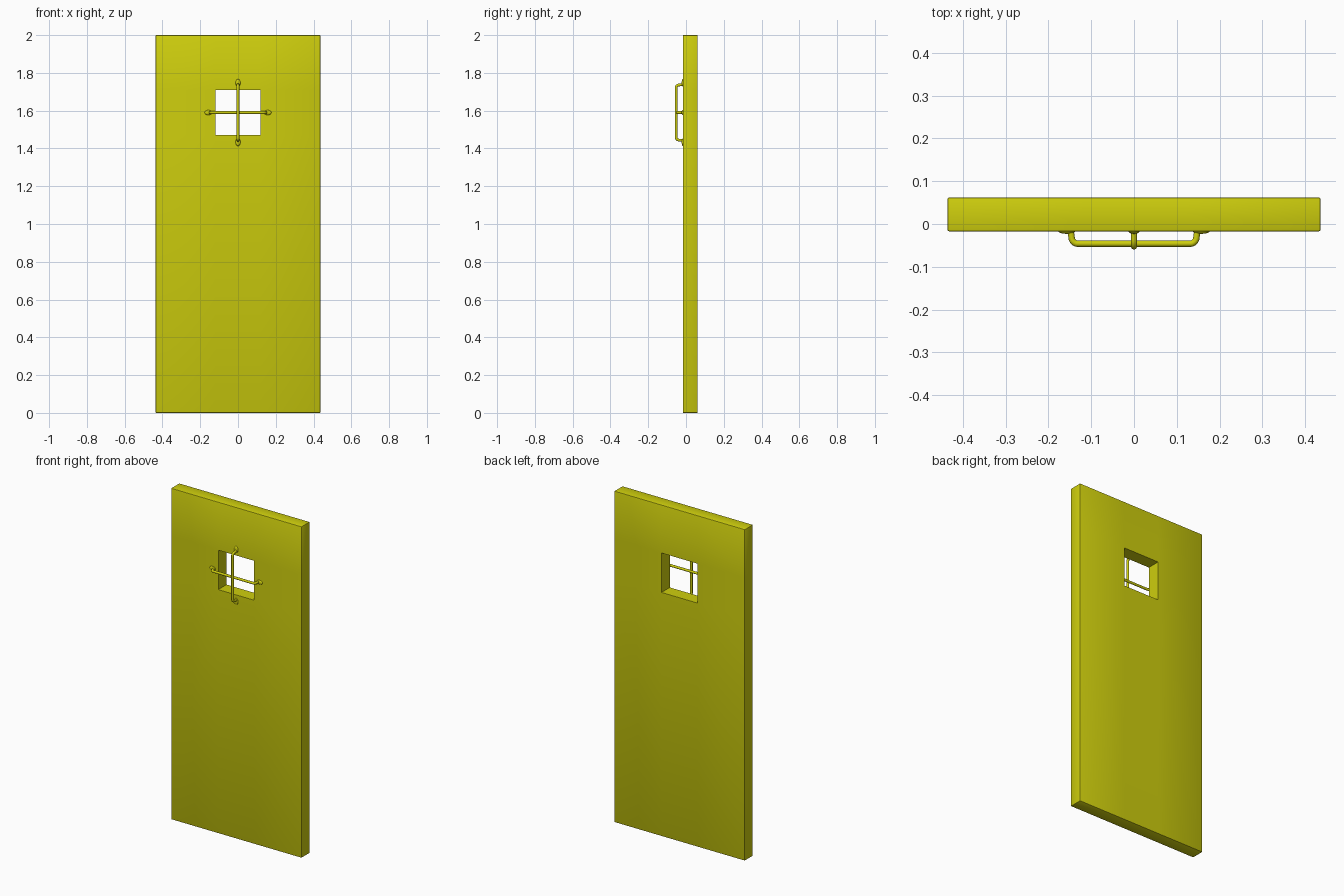
import bpy, bmesh
from math import radians
from mathutils import Matrix, Vector

cube = bpy.data.objects.get("Cube")
if cube:
    bpy.data.objects.remove(cube, do_unlink=True)

yellow = bpy.data.materials.new("yellow paint")
yellow.use_nodes = True
COLOR = (0.62, 0.62, 0.004, 1)
yellow.diffuse_color = COLOR
yellow.node_tree.nodes["Principled BSDF"].inputs["Base Color"].default_value = COLOR

FRONT, BACK = -0.017, 0.062
CENTER = Vector((0, 0, 1.59))


def add_object(name, data):
    obj = bpy.data.objects.new(name, data)
    bpy.context.collection.objects.link(obj)
    data.materials.append(yellow)
    return obj


def smooth(obj):
    bpy.ops.object.select_all(action='DESELECT')
    obj.select_set(True)
    bpy.context.view_layer.objects.active = obj
    bpy.ops.object.shade_smooth_by_angle(angle=radians(35))


# Door slab: a 3 x 3 sheet without its middle cell, extruded to thickness
bm = bmesh.new()
xs = (-0.436, -0.12, 0.12, 0.436)
zs = (0, 1.472, 1.71, 2)
grid = [[bm.verts.new((x, FRONT, z)) for x in xs] for z in zs]
for r in range(3):
    for c in range(3):
        if (r, c) != (1, 1):
            bm.faces.new((grid[r][c], grid[r][c + 1], grid[r + 1][c + 1], grid[r + 1][c]))
extruded = bmesh.ops.extrude_face_region(bm, geom=bm.faces[:])["geom"]
moved = [v for v in extruded if isinstance(v, bmesh.types.BMVert)]
bmesh.ops.translate(bm, vec=(0, BACK - FRONT, 0), verts=moved)
bmesh.ops.recalc_face_normals(bm, faces=bm.faces[:])

# Softened outer edges
border = [e for e in bm.edges if e.calc_face_angle(0) > 1
          and not all(abs(v.co.x) < 0.2 and 1 < v.co.z < 1.9 for v in e.verts)]
bmesh.ops.bevel(bm, geom=border, offset=0.004, segments=2, profile=0.5, affect='EDGES')
mesh = bpy.data.meshes.new("door_slab")
bm.to_mesh(mesh)
bm.free()
smooth(add_object("door_slab", mesh))


# Window bars: round rods with bent ends, each end on a flattened foot
def window_bar(name, axis, depth):
    curve = bpy.data.curves.new(name, 'CURVE')
    curve.dimensions = '3D'
    curve.bevel_depth = 0.0075
    curve.bevel_resolution = 3
    curve.use_fill_caps = True
    spline = curve.splines.new('BEZIER')
    half = [(0.148, FRONT), (0.146, depth + 0.016), (0.132, depth)]
    path = [(-a, y) for a, y in half] + half[::-1]
    spline.bezier_points.add(len(path) - 1)
    out = Vector((0, 1, 0))
    corners = [None, (-0.146, depth), (-0.146, depth), (0.146, depth), (0.146, depth), None]
    place = lambda a, y: CENTER + axis * a + out * y
    for i, (p, (a, y)) in enumerate(zip(spline.bezier_points, path)):
        p.handle_left_type = p.handle_right_type = 'VECTOR'
        p.co = place(a, y)
    # Round the bends by pulling handles towards the corner
    for i in (1, 2, 3, 4):
        p = spline.bezier_points[i]
        p.handle_left_type = p.handle_right_type = 'FREE'
        pull = p.co.lerp(place(*corners[i]), 0.55)
        p.handle_left = pull if i in (2, 4) else p.co
        p.handle_right = pull if i in (1, 3) else p.co
    spline.resolution_u = 6
    add_object(name, curve)

    for side, end in ((-1, "start"), (1, "end")):
        bm = bmesh.new()
        bmesh.ops.create_uvsphere(bm, u_segments=16, v_segments=8, radius=1)
        along = [0.020 if axis[k] else 0.013 for k in range(3)]
        scale = Matrix.Diagonal((along[0], 0.006, along[2], 1))
        center = place(side * 0.157, FRONT)
        bm.transform(Matrix.Translation(center) @ scale)
        mesh = bpy.data.meshes.new(name + "_foot_" + end)
        bm.to_mesh(mesh)
        bm.free()
        smooth(add_object(mesh.name, mesh))


window_bar("horizontal_bar", Vector((1, 0, 0)), -0.046)
window_bar("vertical_bar", Vector((0, 0, 1)), -0.052)
